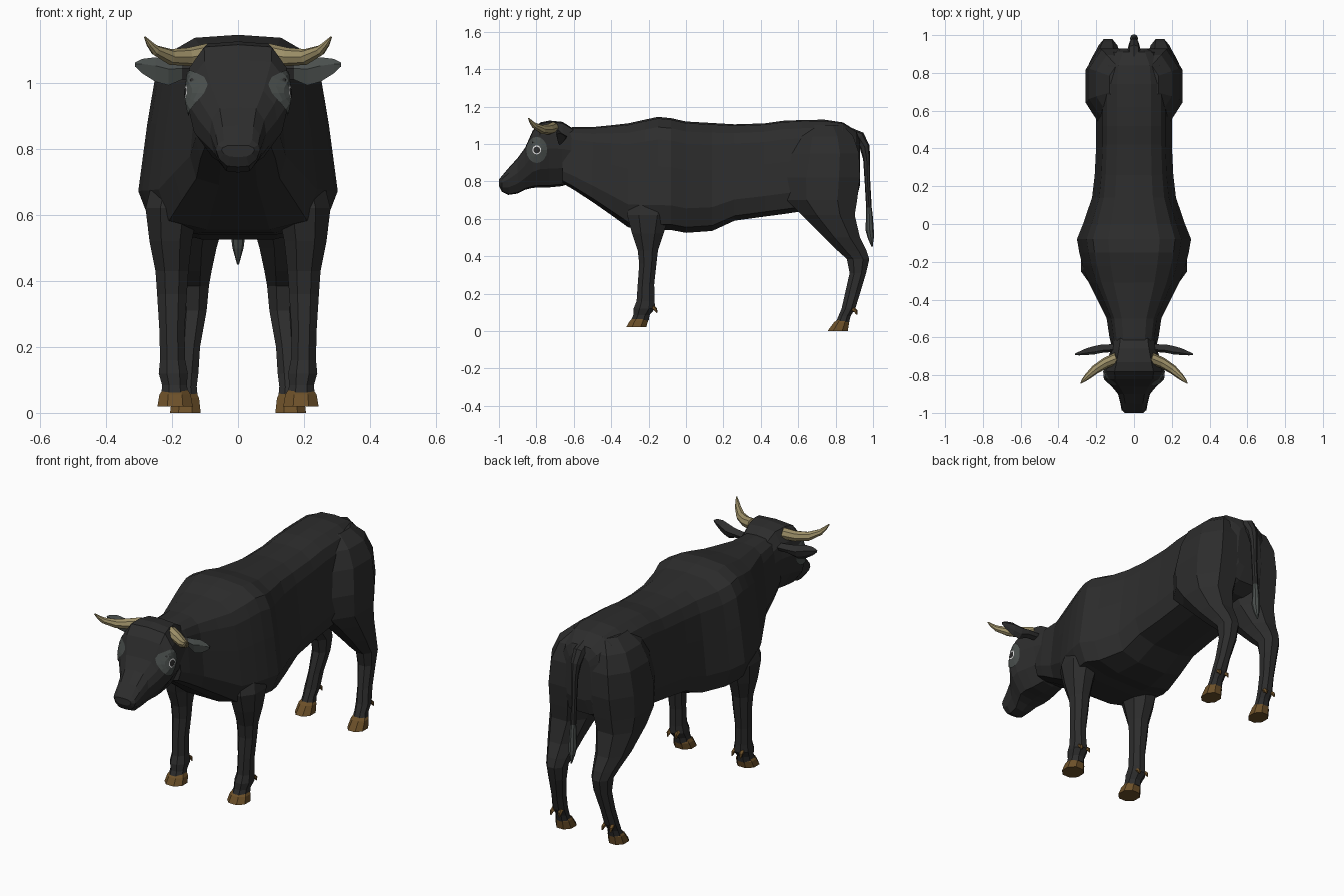
import bpy, bmesh, math
from mathutils import Vector
from mathutils.bvhtree import BVHTree

if "Cube" in bpy.data.objects:
    bpy.data.objects.remove(bpy.data.objects["Cube"])


def material(name, rgb):
    m = bpy.data.materials.new(name)
    m.diffuse_color = (*rgb, 1)
    m.use_nodes = True
    m.node_tree.nodes["Principled BSDF"].inputs["Base Color"].default_value = m.diffuse_color
    return m


BLACK = material("black_hide", (0.026, 0.026, 0.026))
GREY = material("grey_hair", (0.068, 0.078, 0.074))
HORN = material("horn_tan", (0.34, 0.28, 0.14))
HOOF = material("hoof_brown", (0.15, 0.08, 0.022))
WHITE = material("eye_white", (0.75, 0.75, 0.75))


def loft(name, rings, mats, mirror=False, rule=None):
    """Skin closed rings of equal point count, cap both ends."""
    bm = bmesh.new()
    vs = [[bm.verts.new(p) for p in r] for r in rings]
    n = len(rings[0])
    for a, b in zip(vs, vs[1:]):
        for i in range(n):
            bm.faces.new((a[i], a[(i + 1) % n], b[(i + 1) % n], b[i]))
    bm.faces.new(vs[0])
    bm.faces.new(vs[-1])
    bmesh.ops.recalc_face_normals(bm, faces=bm.faces)
    if rule:
        for f in bm.faces:
            f.material_index = rule(f)
    return finish(name, bm, mats, mirror)


def finish(name, bm, mats, mirror):
    me = bpy.data.meshes.new(name)
    bm.to_mesh(me)
    bm.free()
    for m in mats:
        me.materials.append(m)
    ob = bpy.data.objects.new(name, me)
    bpy.context.collection.objects.link(ob)
    if mirror:
        md = ob.modifiers.new("mirror", "MIRROR")
        md.use_mirror_merge = False
    return ob


def upright(profile, sections):
    """Vertical rings: half profile in fractions, sections (y, top, bottom, half width)."""
    full = profile + [(-x, f) for x, f in profile[-2:0:-1]]
    return [[(x * w, y, b + f * (t - b)) for x, f in full] for y, t, b, w in sections]


def level(sections, c=0.28):
    """Horizontal eight-sided rings: sections (z, x0, x1, y0, y1)."""
    shape = [(c, 0), (1 - c, 0), (1, c), (1, 1 - c), (1 - c, 1), (c, 1), (0, 1 - c), (0, c)]
    return [[(x0 + u * (x1 - x0), y0 + v * (y1 - y0), z) for u, v in shape]
            for z, x0, x1, y0, y1 in sections]


def tube(points, n=8):
    """Round rings along a path of (x, y, z, radius)."""
    ps = [Vector(p[:3]) for p in points]
    rings = []
    for i, p in enumerate(ps):
        d = ps[min(i + 1, len(ps) - 1)] - ps[max(i - 1, 0)]
        q = d.to_track_quat('Z', 'Y')
        r = points[i][3]
        rings.append([p + q @ Vector((r * math.cos(k * math.tau / n), r * math.sin(k * math.tau / n), 0))
                      for k in range(n)])
    return rings


# Trunk and neck
trunk = [(0, 1), (.45, .985), (.72, .91), (.83, .8), (.91, .56), (1, .22), (.87, .05), (.4, 0), (0, 0)]
loft("body", upright(trunk, [
    (-.66, 1.085, .79, .115), (-.60, 1.09, .755, .13), (-.50, 1.09, .69, .145), (-.40, 1.10, .62, .195),
    (-.31, 1.11, .555, .24), (-.22, 1.13, .545, .272), (-.15, 1.145, .54, .29), (-.08, 1.138, .54, .302),
    (0, 1.12, .525, .27), (.14, 1.112, .535, .222), (.26, 1.105, .59, .208), (.42, 1.11, .612, .2),
    (.52, 1.124, .625, .2), (.62, 1.128, .64, .2), (.74, 1.13, .65, .2), (.84, 1.115, .66, .185),
    (.91, 1.07, .70, .13), (.93, 1.02, .78, .08)]), [BLACK])

# Head
skull = [(0, 1), (.65, .98), (.93, .8), (1, .58), (.86, .28), (.5, .03), (0, 0)]
head = loft("head", upright(skull, [
    (-.60, 1.08, .80, .11), (-.66, 1.118, .775, .122), (-.73, 1.125, .768, .142), (-.78, 1.115, .768, .158),
    (-.82, 1.07, .765, .155), (-.86, .98, .755, .118), (-.90, .925, .735, .085), (-.95, .87, .728, .072),
    (-.985, .828, .745, .066), (-1.0, .81, .775, .05)]), [BLACK])

# Eye patches: thin plates wrapped onto the side of the head
tree = BVHTree.FromPolygons([v.co for v in head.data.vertices],
                            [list(p.vertices) for p in head.data.polygons])
bm = bmesh.new()
N = 16
rows = []
for ry, rz in [(.004, .004), (.018, .018), (.024, .024), (.037, .042), (.047, .057), (.056, .07)]:
    row = []
    for k in range(N):
        a = k * math.tau / N
        y, z = -.798 + ry * math.cos(a), .968 + rz * math.sin(a)
        hit = tree.ray_cast(Vector((1, y, z)), Vector((-1, 0, 0)))[0]
        row.append(bm.verts.new(((hit.x if hit else .1) + .006, y, z)))
    rows.append(row)
bm.faces.new(rows[0])
for j in range(len(rows) - 1):
    for k in range(N):
        f = bm.faces.new((rows[j][k], rows[j][(k + 1) % N], rows[j + 1][(k + 1) % N], rows[j + 1][k]))
        f.material_index = (0, 1, 2, 2, 2)[j]
bmesh.ops.recalc_face_normals(bm, faces=bm.faces)
if sum(f.normal.x for f in bm.faces) < 0:
    bmesh.ops.reverse_faces(bm, faces=bm.faces)
finish("eye_patch", bm, [BLACK, WHITE, GREY], True)

# Horns
loft("horn", tube([(.09, -.71, 1.088, .031), (.15, -.735, 1.078, .028), (.205, -.77, 1.078, .024),
                   (.25, -.81, 1.098, .016), (.268, -.828, 1.118, .01), (.282, -.842, 1.138, .003)]),
     [HORN], True)

# Ears, grey on the front side
ear = []
for x, y, z, hy, hz in [(.09, -.655, 1.035, .02, .02), (.17, -.66, 1.035, .022, .026),
                        (.21, -.668, 1.03, .022, .038), (.25, -.675, 1.04, .018, .037),
                        (.29, -.685, 1.05, .01, .022), (.312, -.69, 1.055, .004, .006)]:
    ear.append([(x, y - hy, z + hz * .3), (x, y - hy * .4, z + hz), (x, y + hy, z + hz * .3),
                (x, y + hy * .6, z - hz * .5), (x, y - hy * .4, z - hz)])
loft("ear", ear, [BLACK, GREY], True,
     lambda f: int(f.normal.y < -.2 and f.calc_center_median().x > .16))

# Front legs
loft("front_leg", level([
    (.80, .10, .235, -.27, -.06), (.62, .12, .28, -.315, -.09), (.52, .14, .268, -.288, -.12),
    (.43, .15, .25, -.258, -.15), (.36, .155, .245, -.25, -.158), (.25, .162, .238, -.258, -.17),
    (.16, .16, .236, -.264, -.168), (.12, .152, .24, -.28, -.165), (.085, .155, .23, -.282, -.195),
    (.055, .15, .232, -.295, -.2)]), [BLACK], True)

# Hind legs with thigh and haunch
loft("hind_leg", level([
    (1.10, .0, .13, .64, .84), (1.04, .0, .2, .59, .895), (.95, .0, .238, .56, .925),
    (.82, .0, .256, .53, .93), (.70, .01, .256, .54, .915), (.62, .03, .25, .62, .902),
    (.50, .065, .225, .74, .93), (.43, .08, .2, .81, .965), (.385, .088, .187, .86, .98),
    (.31, .095, .18, .875, .963), (.20, .115, .182, .85, .93), (.12, .12, .192, .832, .905),
    (.08, .125, .19, .815, .88), (.045, .122, .195, .80, .872)]), [BLACK], True)

# Hooves
loft("front_hoof", level([(.07, .152, .228, -.283, -.205), (.055, .143, .238, -.3, -.203),
                          (.02, .137, .244, -.32, -.212)]), [HOOF], True)
loft("hind_hoof", level([(.06, .126, .19, .808, .868), (.045, .118, .2, .79, .872),
                         (.0, .113, .206, .757, .865)]), [HOOF], True)

# Dewclaws, a pair behind each leg
for name, x, y, z in [("front_dewclaw", .196, -.18, .128), ("hind_dewclaw", .156, .89, .118)]:
    for side, dx in (("inner", -.02), ("outer", .02)):
        loft(f"{name}_{side}", tube([(x + dx, y, z, .013), (x + dx * 1.2, y + .018, z - .012, .01),
                                     (x + dx * 1.3, y + .024, z - .03, .003)], 5), [HOOF], True)

# Tail and tuft
loft("tail", tube([(0, .87, 1.06, .03), (0, .925, 1.035, .034), (0, .955, .985, .027),
                   (0, .966, .92, .019), (0, .97, .8, .015), (0, .978, .66, .015)]), [BLACK])
loft("tail_tuft", tube([(0, .977, .69, .012), (0, .98, .62, .018), (0, .982, .54, .022),
                        (0, .988, .50, .017), (0, .995, .45, .003)]), [GREY])
